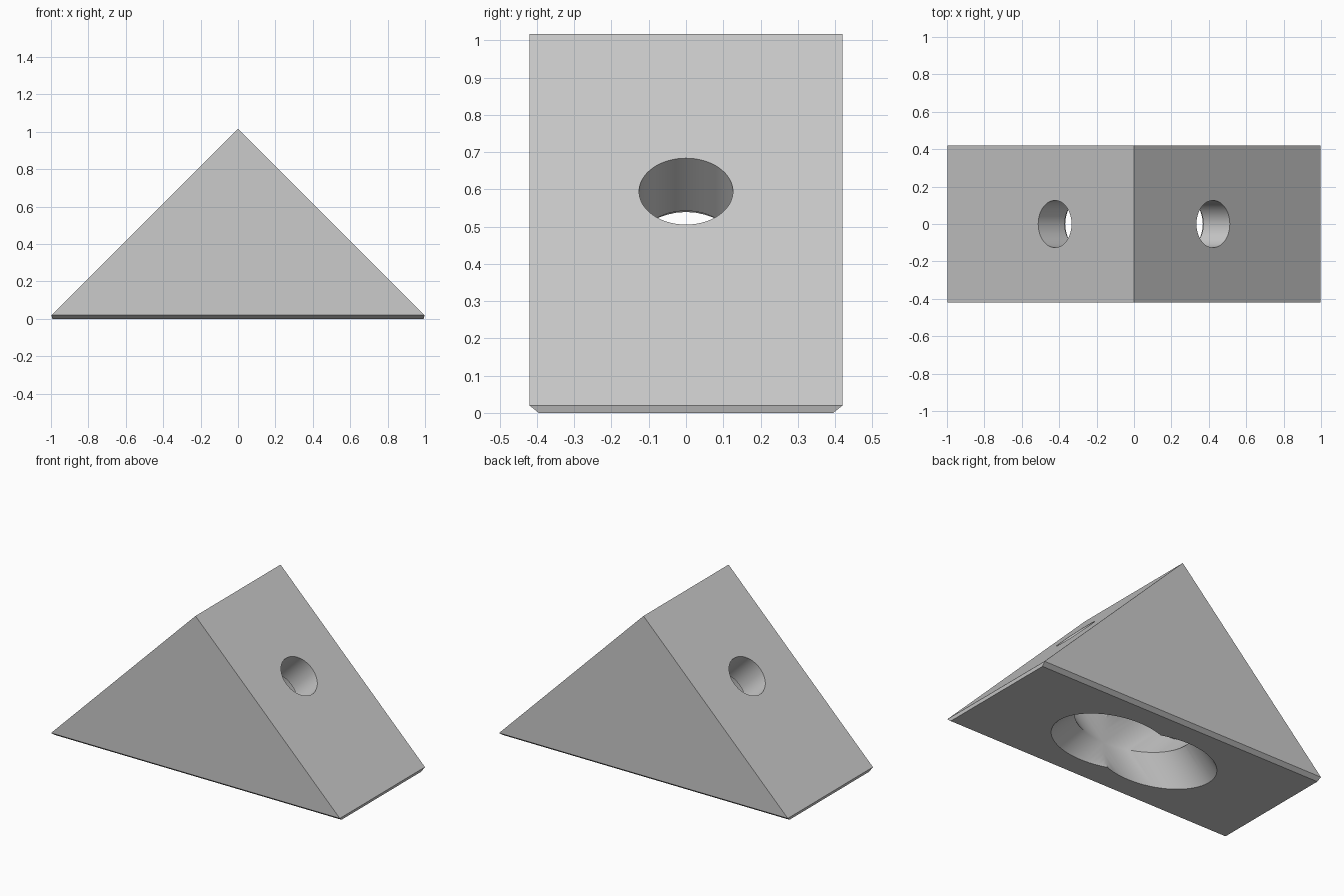
import bpy
import bmesh
from mathutils import Vector

cube = bpy.data.objects.get("Cube")
if cube:
    bpy.data.objects.remove(cube, do_unlink=True)

HALF = 1.0175    # half base length and ridge height of the unbevelled wedge
DEPTH = 0.42     # half depth
CHAMFER = 0.025

grey = bpy.data.materials.new("light grey")
grey.use_nodes = True
colour = (0.6, 0.6, 0.6, 1)
grey.diffuse_color = colour
grey.node_tree.nodes["Principled BSDF"].inputs["Base Color"].default_value = colour

# Triangular block with a chamfered base
bm = bmesh.new()
profile = [(-HALF, 0), (HALF, 0), (0, HALF)]
face = bm.faces.new([bm.verts.new((x, -DEPTH, z)) for x, z in profile])
ext = bmesh.ops.extrude_face_region(bm, geom=[face])
moved = [v for v in ext["geom"] if isinstance(v, bmesh.types.BMVert)]
bmesh.ops.translate(bm, verts=moved, vec=(0, 2 * DEPTH, 0))
bmesh.ops.recalc_face_normals(bm, faces=bm.faces)
base_edges = [e for e in bm.edges if all(v.co.z < 0.001 for v in e.verts)]
bmesh.ops.bevel(bm, geom=base_edges, offset=CHAMFER, offset_type='OFFSET',
                segments=1, profile=0.5, affect='EDGES')
mesh = bpy.data.meshes.new("wedge_block")
bm.to_mesh(mesh)
bm.free()
block = bpy.data.objects.new("wedge_block", mesh)
bpy.context.collection.objects.link(block)
mesh.materials.append(grey)


def drill(name, side, radius, start, end):
    """Cut a round hole square to a slope, between two depths below it."""
    inward = Vector((-side, 0, -1)).normalized()
    mouth = Vector((side * 0.423, 0, HALF - 0.423))
    bpy.ops.mesh.primitive_cylinder_add(
        vertices=64, radius=radius, depth=end - start,
        location=mouth + inward * (start + end) / 2,
        rotation=inward.to_track_quat('Z', 'Y').to_euler())
    cutter = bpy.context.object
    cutter.name = name
    cutter.data.materials.append(grey)
    mod = block.modifiers.new(name, 'BOOLEAN')
    mod.operation = 'DIFFERENCE'
    mod.solver = 'EXACT'
    mod.object = cutter
    return cutter


# Screw holes, with wide crossing counterbores open at the base
cutters = []
for label, side in (("left", 1), ("right", -1)):
    cutters.append(drill(label + "_screw_hole", side, 0.126, -0.2, 0.3))
    cutters.append(drill(label + "_counterbore", side, 0.26, 0.2, 1.4))

bpy.ops.object.select_all(action='DESELECT')
block.select_set(True)
bpy.context.view_layer.objects.active = block
for mod in list(block.modifiers):
    bpy.ops.object.modifier_apply(modifier=mod.name)
for cutter in cutters:
    bpy.data.objects.remove(cutter, do_unlink=True)
bpy.ops.object.shade_smooth_by_angle(angle=0.5)
